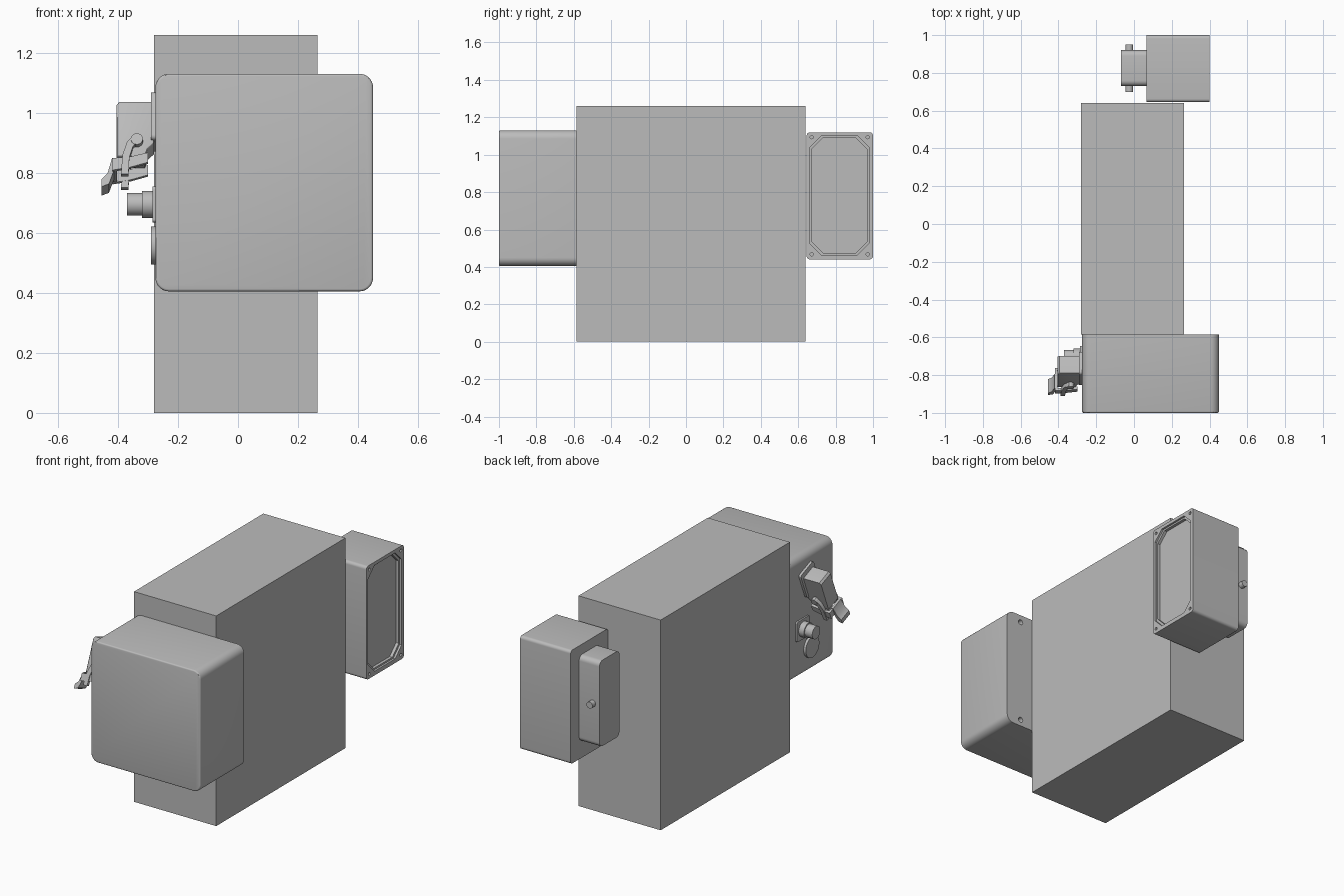
import bpy, bmesh, math
from mathutils import Matrix, Vector

old = bpy.data.objects.get("Cube")
if old:
    bpy.data.objects.remove(old, do_unlink=True)

grey = bpy.data.materials.new("light grey")
grey.use_nodes = True
COLOUR = (0.5, 0.5, 0.5, 1)
grey.diffuse_color = COLOUR
grey.node_tree.nodes["Principled BSDF"].inputs["Base Color"].default_value = COLOUR
parts = []


def prism(name, outline, axis, lo, hi, bevel=0, frame=None):
    """Extrude a 2D outline along x or y; optionally round the edges of the low cap."""
    def place(p, d):
        return Vector((d, p[0], p[1])) if axis == "x" else Vector((p[0], d, p[1]))
    bm = bmesh.new()
    low = [bm.verts.new(place(p, lo)) for p in outline]
    high = [bm.verts.new(place(p, hi)) for p in outline]
    cap = bm.faces.new(low)
    bm.faces.new(high[::-1])
    n = len(outline)
    for i in range(n):
        j = (i + 1) % n
        bm.faces.new((low[j], low[i], high[i], high[j]))
    bmesh.ops.recalc_face_normals(bm, faces=bm.faces)
    if bevel:
        bmesh.ops.bevel(bm, geom=list(cap.edges), offset=bevel, segments=3,
                        profile=0.5, affect="EDGES")
    mesh = bpy.data.meshes.new(name)
    bm.to_mesh(mesh)
    bm.free()
    mesh.materials.append(grey)
    obj = bpy.data.objects.new(name, mesh)
    bpy.context.collection.objects.link(obj)
    if frame:
        obj.matrix_world = frame
    parts.append(obj)
    return obj


def rounded(a0, a1, b0, b1, r=0.0, steps=6):
    """Rectangle outline with rounded corners."""
    if not r:
        return [(a0, b0), (a1, b0), (a1, b1), (a0, b1)]
    pts = []
    centres = [(a1 - r, b1 - r), (a0 + r, b1 - r), (a0 + r, b0 + r), (a1 - r, b0 + r)]
    for k, (ca, cb) in enumerate(centres):
        for s in range(steps + 1):
            t = (k + s / steps) * math.pi / 2
            pts.append((ca + r * math.cos(t), cb + r * math.sin(t)))
    return pts


def circle(a, b, r, n=32):
    return [(a + r * math.cos(2 * math.pi * i / n), b + r * math.sin(2 * math.pi * i / n))
            for i in range(n)]


def octagon(a0, a1, b0, b1, c):
    return [(a0 + c, b0), (a1 - c, b0), (a1, b0 + c), (a1, b1 - c),
            (a1 - c, b1), (a0 + c, b1), (a0, b1 - c), (a0, b0 + c)]


def cut(obj, cutters):
    """Subtract the cutters, keep the result and remove the cutters."""
    for c in cutters:
        c.hide_render = True
        m = obj.modifiers.new("cut", "BOOLEAN")
        m.operation, m.solver, m.object = "DIFFERENCE", "EXACT", c
    bpy.context.view_layer.update()
    graph = bpy.context.evaluated_depsgraph_get()
    result = bpy.data.meshes.new_from_object(obj.evaluated_get(graph))
    obj.modifiers.clear()
    obj.data = result
    for c in cutters:
        parts.remove(c)
        bpy.data.objects.remove(c, do_unlink=True)


# Main body
prism("main_body", rounded(-0.28, 0.265, 0, 1.26), "y", -0.585, 0.64)

# Front enclosure with mounting holes in its rear face
front_box = prism("front_enclosure", rounded(-0.275, 0.45, 0.405, 1.13, 0.045, 8),
                  "y", -1.0, -0.585, bevel=0.008)
cut(front_box, [prism("hole", circle(0.35, z, 0.016, 16), "y", -0.62, -0.5)
                for z in (0.445, 1.085)])

# Rear enclosure with a recessed panel and corner screw holes
rear_box = prism("rear_enclosure", rounded(0.645, 1.0, 0.44, 1.12, 0.018), "x", 0.065, 0.40)
cutters = [prism("recess", octagon(0.662, 0.978, 0.465, 1.1, 0.06), "x", 0.388, 0.5),
           prism("recess_floor", octagon(0.672, 0.968, 0.475, 1.09, 0.06), "x", 0.37, 0.5)]
cutters += [prism("hole", circle(y, z, 0.009, 16), "x", 0.37, 0.5)
            for y in (0.672, 0.972) for z in (0.468, 1.094)]
cut(rear_box, cutters)

# Side cover of the rear enclosure, with a pin on either side
prism("side_cover", rounded(0.73, 0.92, 0.545, 1.06, 0.03), "x", -0.07, 0.065)
prism("side_cover_pin", circle(-0.025, 0.8, 0.02, 24), "y", 0.70, 0.95)

# Round socket with square flange, and its hanging cap
prism("socket_flange", rounded(-0.765, -0.645, 0.635, 0.755, 0.01), "x", -0.285, -0.27)
prism("socket_collar", circle(-0.705, 0.695, 0.045), "x", -0.32, -0.28)
prism("socket_barrel", circle(-0.705, 0.695, 0.038), "x", -0.37, -0.31)
prism("hanging_cap", circle(-0.785, 0.558, 0.064), "x", -0.29, -0.27)

# Tilted plug connector
frame = (Matrix.Translation((0, -0.744, 1.02))
         @ Matrix.Rotation(math.radians(-22), 4, "X"))
prism("plug_flange", rounded(-0.065, 0.065, -0.14, 0.03, 0.015), "x",
      -0.29, -0.27, frame=frame)
hood = [(-0.28, 0), (-0.395, 0), (-0.405, -0.012), (-0.405, -0.2),
        (-0.31, -0.2), (-0.3, -0.17), (-0.28, -0.15)]
prism("plug_hood", hood, "y", -0.05, 0.05, bevel=0.006, frame=frame)

# Locking lever: a clip and a hooked arm on each side, joined by a thumb tab
clip = [(-0.418, -0.21), (-0.36, -0.205), (-0.3, -0.19), (-0.3, -0.225),
        (-0.36, -0.243), (-0.418, -0.253)]
hook = [(-0.325, -0.13), (-0.345, -0.125), (-0.37, -0.155), (-0.385, -0.2),
        (-0.39, -0.27), (-0.365, -0.27), (-0.362, -0.21), (-0.35, -0.17), (-0.33, -0.15)]
for side, label in ((-1, "front"), (1, "rear")):
    def slab(name, outline, inner, outer):
        prism(label + name, outline, "y", *sorted((side * inner, side * outer)), frame=frame)
    slab("_lever_clip", clip, 0.049, 0.064)
    slab("_lever_hook", hook, 0.05, 0.07)
    slab("_lever_pivot", circle(-0.337, -0.145, 0.02, 20), 0.045, 0.074)
tab = [(-0.455, -0.307), (-0.43, -0.297), (-0.412, -0.245), (-0.405, -0.205),
       (-0.42, -0.205), (-0.435, -0.26), (-0.455, -0.28)]
prism("lever_tab", tab, "y", -0.05, 0.03, frame=frame)
prism("lever_bridge", rounded(-0.418, -0.404, -0.25, -0.21), "y", -0.06, 0.06, frame=frame)

# Smooth the curved surfaces, keep hard edges
bpy.ops.object.select_all(action="DESELECT")
for obj in parts:
    obj.select_set(True)
bpy.context.view_layer.objects.active = parts[0]
bpy.ops.object.shade_smooth_by_angle(angle=math.radians(30))
